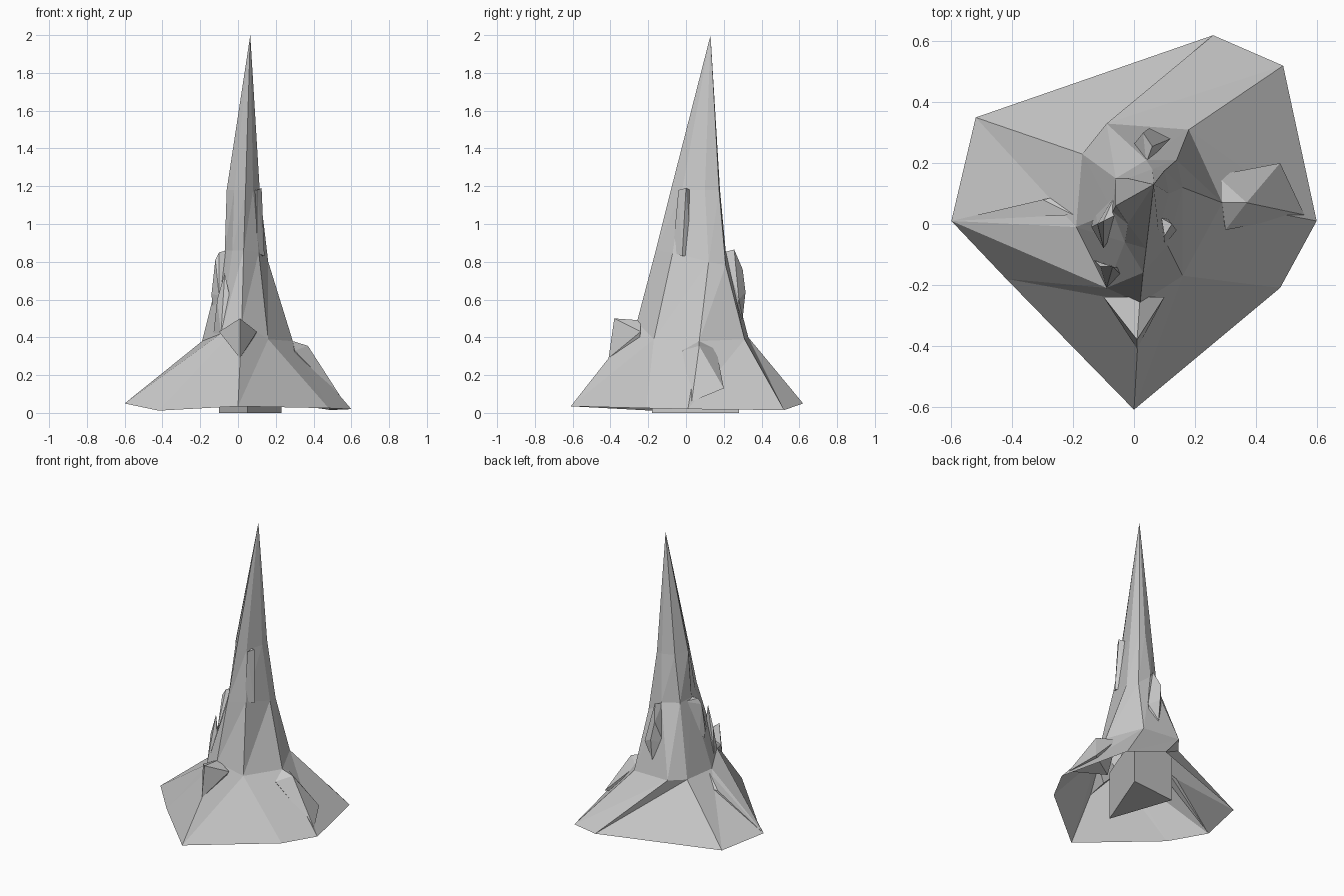
import bpy, bmesh, math
from mathutils import Vector


def finish(name, bm):
    bmesh.ops.recalc_face_normals(bm, faces=bm.faces)
    me = bpy.data.meshes.new(name)
    bm.to_mesh(me)
    bm.free()
    ob = bpy.data.objects.new(name, me)
    bpy.context.collection.objects.link(ob)
    return ob


def loft(name, rings, tip=None):
    """Skin matching rings of points, optionally closing to a tip."""
    bm = bmesh.new()
    loops = [[bm.verts.new(p) for p in r] for r in rings]
    for a, b in zip(loops, loops[1:]):
        n = len(a)
        for i in range(n):
            j = (i + 1) % n
            bm.faces.new((a[i], a[j], b[j]))
            bm.faces.new((a[i], b[j], b[i]))
    if tip:
        t = bm.verts.new(tip)
        a = loops[-1]
        for i in range(len(a)):
            bm.faces.new((a[i], a[(i + 1) % len(a)], t))
    return finish(name, bm)


def rock(name, pts):
    """Faceted stone from a handful of corner points."""
    bm = bmesh.new()
    for p in pts:
        bm.verts.new(p)
    bmesh.ops.convex_hull(bm, input=bm.verts)
    return finish(name, bm)


# rings run counter-clockwise from the front
foot = [(0, -.61, .035), (.48, -.21, .025), (.6, .01, .02), (.49, .52, .015),
        (.26, .62, .05), (-.52, .35, .04), (-.6, .01, .05), (-.42, -.18, .012)]
shoulder = [(.02, -.26, .48), (.16, -.17, .39), (.29, .07, .38), (.18, .31, .39),
            (-.09, .33, .4), (-.17, .23, .39), (-.19, -.01, .38), (-.09, -.21, .42)]
waist = [(.03, -.16, .86), (.11, -.07, .85), (.16, .12, .8), (.14, .21, .78),
         (.04, .21, .86), (-.06, .15, .86), (-.07, .04, .86), (-.03, -.06, .86)]
neck = [(.04, -.08, 1.18), (.08, -.02, 1.18), (.115, .1, 1.18), (.1, .175, 1.18),
        (.06, .18, 1.18), (-.02, .15, 1.18), (-.06, .06, 1.18), (-.02, 0, 1.18)]

# open skirt of sloping rock
loft("rock_skirt", [foot, shoulder])
# tall tapering peak
loft("spire", [shoulder, waist, neck], (.065, .13, 2.0))

# three-sided core under the spire
core = [(.05, -.18), (.23, .28), (-.1, .25)]
rock("core_pillar", [(x, y, z) for x, y in core for z in (0, .33)])

# boulders on the skirt
rock("front_boulder", [(.01, -.38, .5), (.02, -.24, .49), (-.1, -.24, .43),
                       (.1, -.24, .43), (.01, -.41, .29), (.03, -.26, .3)])
rock("right_boulder", [(.29, .07, .38), (.37, .07, .355), (.27, .16, .34),
                       (.48, .2, .13), (.56, .03, .06), (.3, -.02, .33), (.3, .1, .1)])
rock("left_ridge", [(-.6, .01, .05), (-.3, .08, .29), (-.2, .03, .37),
                    (-.28, .04, .25), (-.2, .1, .3)])

# shards leaning on the spire
rock("back_shard", [(.04, .2, .85), (.06, .255, .865), (.03, .3, .76), (.05, .315, .64),
                    (.12, .28, .6), (-.01, .25, .6), (.05, .3, .5), (.05, .24, .44)])
rock("left_shard", [(-.02, .05, .87), (-.1, .01, .85), (-.12, .0, .81), (-.14, -.01, .63),
                    (-.06, .1, .85), (-.1, -.08, .62), (-.13, .06, .45), (-.12, -.03, .43)])
rock("front_left_shard", [(-.07, -.14, .74), (-.11, -.14, .6), (-.04, -.17, .6),
                          (-.09, -.21, .42), (-.13, -.12, .42), (-.02, -.15, .42)])
rock("right_fin", [(.1, -.04, 1.18), (.125, 0, 1.19), (.09, .02, 1.18),
                   (.1, -.07, .85), (.14, -.02, .83), (.1, .03, .83)])
